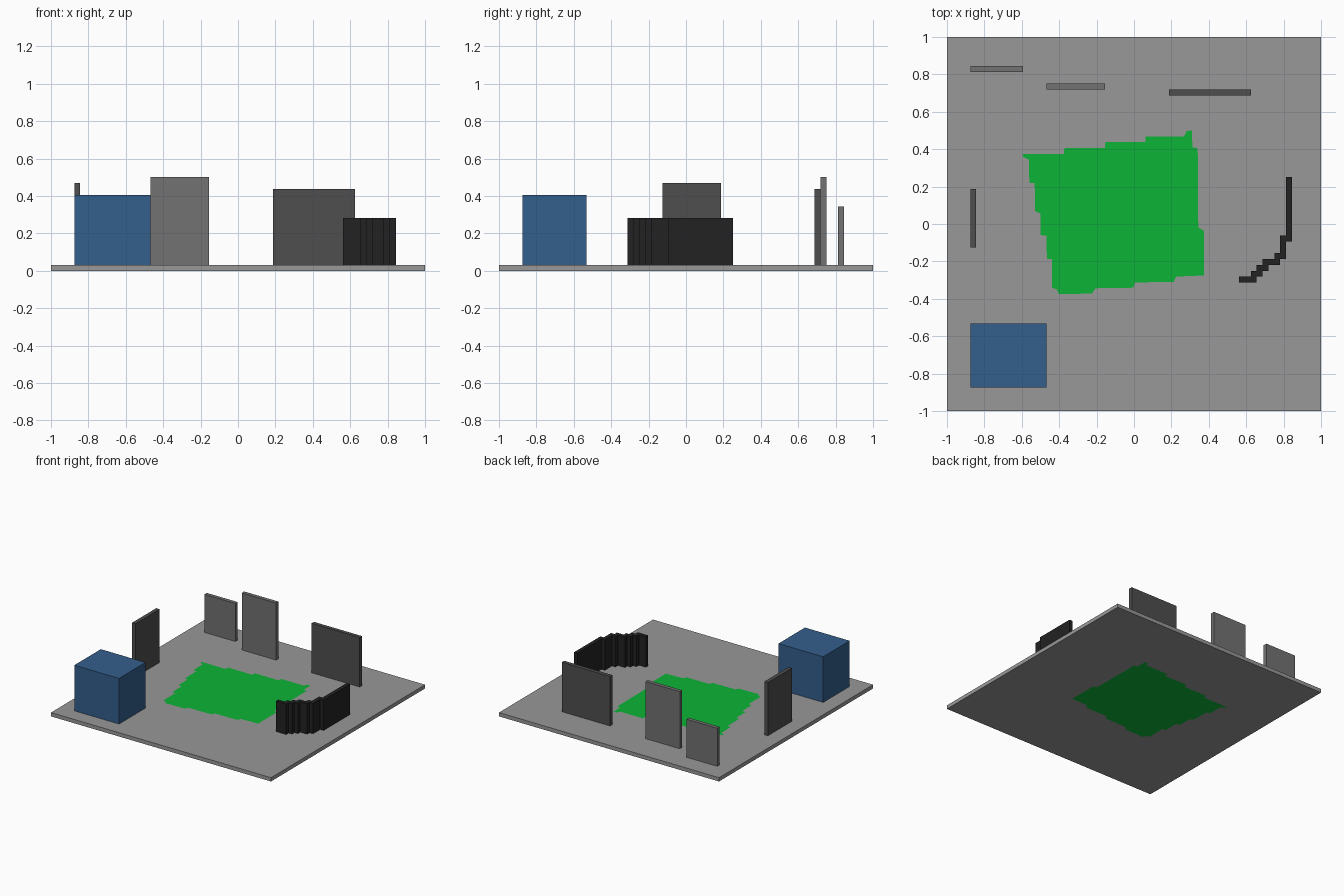
import bpy
import bmesh

cube = bpy.data.objects.get("Cube")
if cube:
    bpy.data.objects.remove(cube, do_unlink=True)

U = 1 / 32  # everything sits on a grid of this step


def material(name, rgb):
    lin = [(c / 255 / 12.92) if c < 11 else ((c / 255 + 0.055) / 1.055) ** 2.4 for c in rgb]
    m = bpy.data.materials.new(name)
    m.use_nodes = True
    m.diffuse_color = (*lin, 1)
    bsdf = m.node_tree.nodes["Principled BSDF"]
    bsdf.inputs["Base Color"].default_value = (*lin, 1)
    bsdf.inputs["Roughness"].default_value = 0.9
    return m


STONE = material("ground grey", (152, 152, 152))
GRASS = material("grass green", (12, 181, 54))
BLUE = material("steel blue", (52, 95, 140))
LIGHT = material("light wall grey", (114, 114, 114))
DARK = material("dark wall grey", (78, 78, 78))
BLACK = material("near black", (34, 34, 34))


def finish(name, bm, *mats):
    mesh = bpy.data.meshes.new(name)
    bm.to_mesh(mesh)
    bm.free()
    for m in mats:
        mesh.materials.append(m)
    ob = bpy.data.objects.new(name, mesh)
    bpy.context.collection.objects.link(ob)
    return ob


def loop(bm, pts):
    verts = [bm.verts.new((x * U, y * U, 0)) for x, y in pts]
    edges = [bm.edges.new((verts[i - 1], verts[i])) for i in range(len(verts))]
    return verts, edges


def prism(name, pts, z0, z1, mat):
    """Upright solid from a counter-clockwise outline, in grid steps."""
    bm = bmesh.new()
    face = bm.faces.new([bm.verts.new((x * U, y * U, z0 * U)) for x, y in pts])
    top = bmesh.ops.extrude_face_region(bm, geom=[face], use_keep_orig=True)["geom"]
    bmesh.ops.translate(bm, vec=(0, 0, (z1 - z0) * U),
                        verts=[g for g in top if isinstance(g, bmesh.types.BMVert)])
    bmesh.ops.recalc_face_normals(bm, faces=bm.faces[:])
    return finish(name, bm, mat)


def block(name, x0, x1, y0, y1, z1, mat):
    return prism(name, [(x0, y0), (x1, y0), (x1, y1), (x0, y1)], 1, z1, mat)


# Ground plate with the irregular lawn set flush into it, coloured right through
LAWN = [(-19, 12), (-12, 12), (-11.9, 13), (-5, 13), (-4.9, 14), (2, 14), (2, 15), (8.6, 15),
        (9, 15.9), (9.9, 16), (10, 13.1), (10.9, 13), (11, -0.6), (12, -1.2), (12, -8.8),
        (7.2, -9), (6.8, -9.9), (0.2, -10), (-0.1, -10.9), (-6.6, -11), (-7.2, -11.9),
        (-12.8, -12), (-13.2, -11.2), (-14, -10.9), (-14, -6), (-14.9, -6), (-15, -2),
        (-16, -1.9), (-16, 1.8), (-16.9, 2.2), (-17, 7), (-17.9, 7), (-18, 11), (-19, 11.5)]
bm = bmesh.new()
inner, inner_edges = loop(bm, LAWN)
_, outer_edges = loop(bm, [(-32, -32), (32, -32), (32, 32), (-32, 32)])
bmesh.ops.triangle_fill(bm, edges=inner_edges + outer_edges, normal=(0, 0, 1), use_beauty=True)
lawn_face = bm.faces.new(inner)
lawn_face.material_index = 1
bm.normal_update()
for f in bm.faces:
    if f.normal.z < 0:
        f.normal_flip()
ground = finish("ground_plate", bm, STONE, GRASS)
solid = ground.modifiers.new("Thickness", 'SOLIDIFY')
solid.thickness = U
solid.offset = 1

# Big box and the free-standing wall panels
block("blue_box", -28, -15, -28, -17, 13, BLUE)
block("back_wall_low", -28, -19, 26, 27, 11, LIGHT)
block("back_wall_tall", -15, -5, 23, 24, 16, LIGHT)
block("back_wall_wide", 6, 20, 22, 23, 14, DARK)
block("side_wall", -28, -27, -4, 6, 15, DARK)

# Curved wall built from stepped segments
prism("stepped_wall", [
    (26, 8), (26, -2), (25, -2), (25, -5), (24, -5), (24, -6), (22, -6), (22, -7), (21, -7),
    (21, -8), (20, -8), (20, -9), (18, -9), (18, -10), (21, -10), (21, -9), (22, -9), (22, -8),
    (23, -8), (23, -7), (25, -7), (25, -6), (26, -6), (26, -3), (27, -3), (27, 8)], 1, 9, BLACK)
